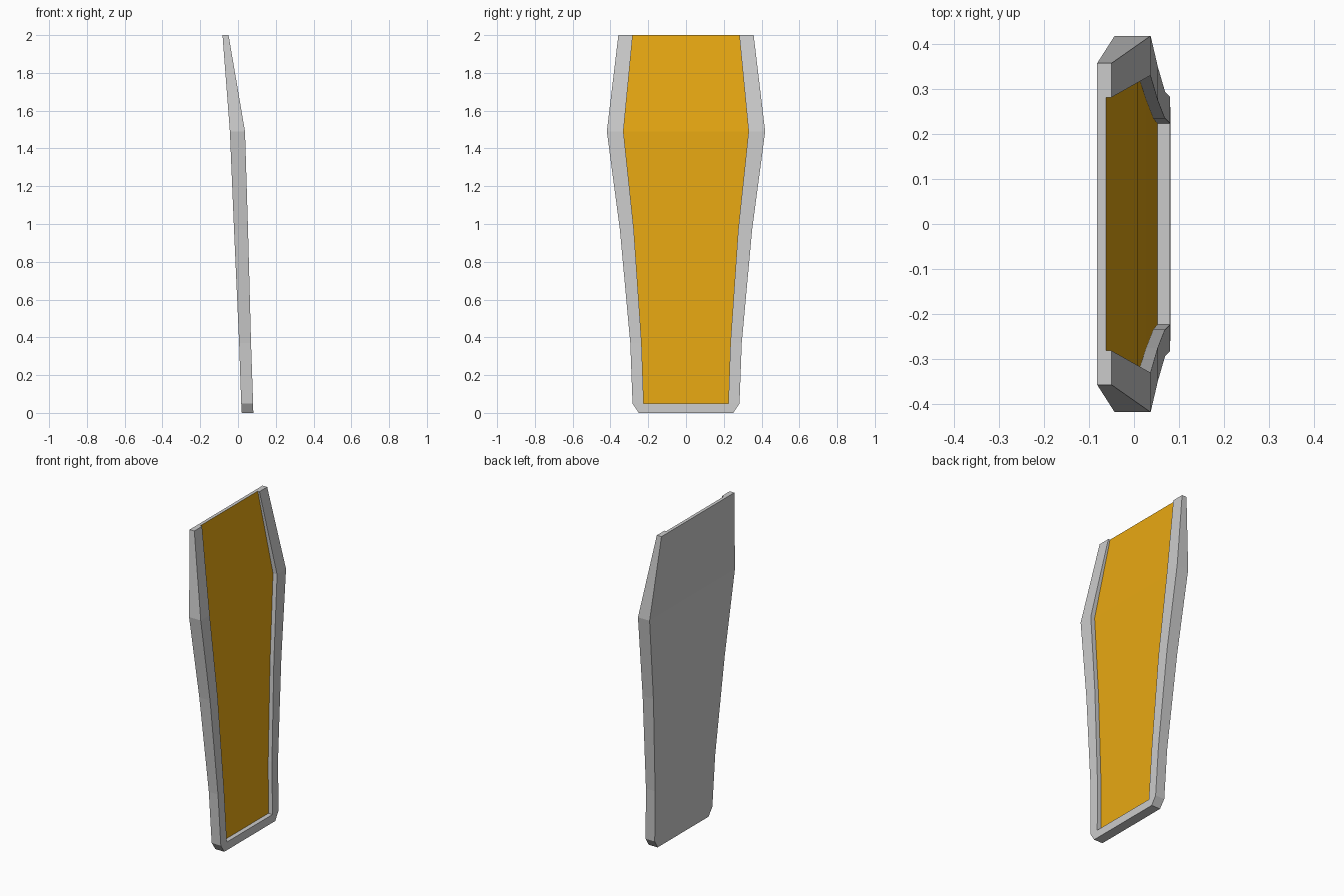
import bpy
import bmesh

if "Cube" in bpy.data.objects:
    bpy.data.objects.remove(bpy.data.objects["Cube"])

# Cross-section stations: height, back x, panel x, front x, outer half width, inner half width
STATIONS = [
    (0.05, 0.017, 0.052, 0.080, 0.283, 0.224),
    (0.37, 0.006, 0.043, 0.069, 0.295, 0.235),
    (0.97, -0.021, 0.027, 0.053, 0.350, 0.276),
    (1.49, -0.043, 0.009, 0.037, 0.419, 0.331),
    (2.00, -0.082, -0.062, -0.050, 0.358, 0.282),
]


def finish(bm, name, color=None):
    mesh = bpy.data.meshes.new(name)
    bm.normal_update()
    bm.to_mesh(mesh)
    bm.free()
    obj = bpy.data.objects.new(name, mesh)
    bpy.context.collection.objects.link(obj)
    if color:
        mat = bpy.data.materials.new(name)
        mat.diffuse_color = color
        mat.use_nodes = True
        mat.node_tree.nodes["Principled BSDF"].inputs["Base Color"].default_value = mat.diffuse_color
        mesh.materials.append(mat)
    return obj


def add_ring(bm, points, z):
    return [bm.verts.new((x, y, z)) for x, y in points]


# Frame: U-shaped section lofted upward, with the recess floor left to the panel
bm = bmesh.new()
rings = []
for z, back, panel, front, o, i in STATIONS:
    rings.append(add_ring(bm, [(back, -o), (back, o), (front, o), (front, i),
                               (panel, i), (panel, -i), (front, -i), (front, -o)], z))
for low, high in zip(rings, rings[1:]):
    for k in range(8):
        if k != 4:
            n = (k + 1) % 8
            bm.faces.new((low[k], high[k], high[n], low[n]))
# Open-ended top, closed as one backing strip and two rim ends
t = rings[-1]
bm.faces.new(t[::-1])

# Bottom rail with chamfered corners and the recess ledge
b = rings[0]
foot = add_ring(bm, [(0.020, -0.25), (0.020, 0.25), (0.081, 0.25), (0.081, -0.25)], 0)
bm.faces.new((foot[0], b[0], b[1], foot[1]))
bm.faces.new((foot[1], b[1], b[2], foot[2]))
bm.faces.new((foot[2], b[2], b[3], b[6], b[7], foot[3]))
bm.faces.new((foot[3], b[7], b[0], foot[0]))
bm.faces.new(foot)
bm.faces.new((b[3], b[4], b[5], b[6]))
bmesh.ops.recalc_face_normals(bm, faces=bm.faces)
# Keep the outside direction consistent: the foot must face down
bm.normal_update()
if min(bm.faces, key=lambda f: f.calc_center_median().z).normal.z > 0:
    bmesh.ops.reverse_faces(bm, faces=bm.faces)
finish(bm, "frame")

# Inset panel: bent sheet that follows the frame
bm = bmesh.new()
rows = [add_ring(bm, [(panel, -i), (panel, i)], z) for z, _, panel, _, _, i in STATIONS]
for low, high in zip(rows, rows[1:]):
    bm.faces.new((low[0], low[1], high[1], high[0]))
finish(bm, "inset_panel", (0.8, 0.39, 0.006, 1))
